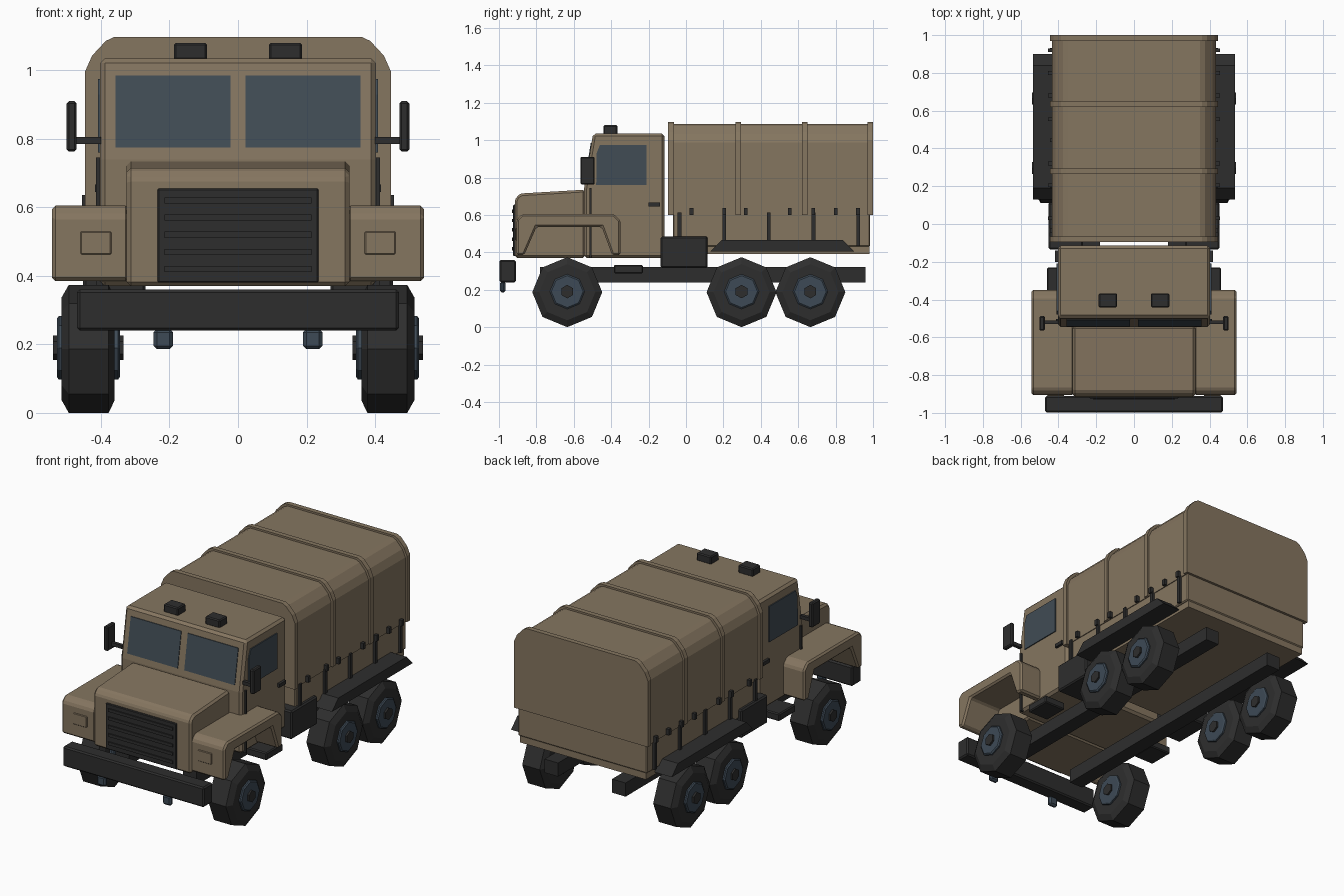
import bpy, bmesh, math
from mathutils import Vector

if "Cube" in bpy.data.objects:
    bpy.data.objects.remove(bpy.data.objects["Cube"])


def material(name, rgb):
    m = bpy.data.materials.new(name)
    m.diffuse_color = (*rgb, 1)
    m.use_nodes = True
    m.node_tree.nodes["Principled BSDF"].inputs["Base Color"].default_value = m.diffuse_color
    return m


TAN = material("tan paint", (0.235, 0.180, 0.117))
DARK = material("dark rubber and steel", (0.027, 0.027, 0.027))
GLASS = material("blue grey glass", (0.052, 0.072, 0.090))
HUB = material("hub blue grey", (0.047, 0.068, 0.092))


def finish(name, bm, mat, bevel=0):
    bmesh.ops.recalc_face_normals(bm, faces=bm.faces)
    me = bpy.data.meshes.new(name)
    bm.to_mesh(me)
    bm.free()
    me.materials.append(mat)
    ob = bpy.data.objects.new(name, me)
    bpy.context.collection.objects.link(ob)
    if bevel:
        mod = ob.modifiers.new("bevel", 'BEVEL')
        mod.width = bevel
        mod.segments = 1
        mod.limit_method = 'ANGLE'
    return ob


def prism(name, pts, axis, lo, hi, mat, bevel=0):
    """Extrude a yz profile along x, or an xz profile along y."""
    bm = bmesh.new()
    place = (lambda a, b, t: (t, a, b)) if axis == 'x' else (lambda a, b, t: (a, t, b))
    ring0 = [bm.verts.new(place(a, b, lo)) for a, b in pts]
    ring1 = [bm.verts.new(place(a, b, hi)) for a, b in pts]
    n = len(pts)
    bm.faces.new(ring0)
    bm.faces.new(ring1)
    for i in range(n):
        j = (i + 1) % n
        bm.faces.new((ring0[i], ring0[j], ring1[j], ring1[i]))
    return finish(name, bm, mat, bevel)


def box(name, x, y, z, mat, bevel=0):
    pts = [(y[0], z[0]), (y[1], z[0]), (y[1], z[1]), (y[0], z[1])]
    return prism(name, pts, 'x', x[0], x[1], mat, bevel)


def turned(name, profile, y, z, sides, mat):
    """Revolve (x, radius) pairs about an axle parallel to x, a corner pointing down."""
    bm = bmesh.new()
    rings = []
    for x, r in profile:
        rings.append([bm.verts.new((x, y + r * math.sin(2 * math.pi * k / sides),
                                    z - r * math.cos(2 * math.pi * k / sides)))
                      for k in range(sides)])
    bm.faces.new(rings[0])
    bm.faces.new(rings[-1])
    for a, b in zip(rings, rings[1:]):
        for k in range(sides):
            j = (k + 1) % sides
            bm.faces.new((a[k], a[j], b[j], b[k]))
    return finish(name, bm, mat)


def arch(w, top, bottom):
    """Chamfered hoop outline for the canvas and its ribs."""
    half = [(w, bottom), (w, top - 0.10), (w - 0.02, top - 0.055), (w - 0.06, top - 0.012), (w - 0.085, top)]
    return half + [(-x, z) for x, z in reversed(half)]


# Cargo bed and canvas
box("bed_floor", (-0.42, 0.42), (-0.065, 0.98), (0.39, 0.43), TAN)
box("bed_body", (-0.43, 0.43), (-0.07, 0.985), (0.43, 0.61), TAN, 0.006)
prism("canvas_cover", arch(0.435, 1.087, 0.60), 'y', -0.09, 0.99, TAN)
for y in (-0.08, 0.28, 0.635, 0.985):
    prism("canvas_rib", arch(0.446, 1.098, 0.60), 'y', y - 0.015, y + 0.015, TAN)

# Cab with a raked front
cab = [(-0.545, 0.37), (-0.545, 0.74), (-0.497, 1.035), (-0.115, 1.035), (-0.115, 0.37)]
prism("cab", cab, 'x', -0.403, 0.403, TAN, 0.014)

# Hood, grille and slats
hood = [(-0.915, 0.37), (-0.915, 0.675), (-0.905, 0.70), (-0.88, 0.715),
        (-0.54, 0.735), (-0.54, 0.37)]
prism("hood", hood, 'x', -0.325, 0.325, TAN, 0.012)
box("grille", (-0.235, 0.235), (-0.924, -0.90), (0.38, 0.655), DARK, 0.004)
for i in range(5):
    z = 0.42 + i * 0.05
    box("grille_slat", (-0.215, 0.215), (-0.931, -0.92), (z - 0.009, z + 0.009), DARK)

# Front bumper
box("front_bumper", (-0.47, 0.47), (-0.998, -0.91), (0.24, 0.36), DARK, 0.008)

# Parts repeated on both sides
fender = [(-0.905, 0.385), (-0.905, 0.575), (-0.875, 0.605), (-0.385, 0.605), (-0.35, 0.57),
          (-0.35, 0.385), (-0.395, 0.385), (-0.45, 0.535), (-0.80, 0.535), (-0.865, 0.385)]
rear_guard = [(0.13, 0.405), (0.19, 0.465), (0.84, 0.465), (0.90, 0.405)]
side_pane = [(-0.48, 0.76), (-0.21, 0.76), (-0.21, 0.975), (-0.46, 0.975), (-0.478, 0.93)]


def rake(z):
    return -0.545 + (z - 0.74) * 0.048 / 0.295


front_pane = [(rake(0.775) - 0.004, 0.775), (rake(0.985) - 0.004, 0.985),
              (rake(0.985) + 0.004, 0.985), (rake(0.775) + 0.004, 0.775)]

for s in (-1, 1):
    def span(a, b):
        return tuple(sorted((s * a, s * b)))

    # Fenders and headlight frames
    prism("front_fender", fender, 'x', *span(0.318, 0.543), TAN, 0.01)
    box("headlight_panel", span(0.37, 0.46), (-0.911, -0.90), (0.463, 0.53), TAN, 0.003)
    prism("rear_mudguard", rear_guard, 'x', *span(0.40, 0.535), DARK)

    # Glass
    prism("windshield_pane", front_pane, 'x', *span(0.022, 0.358), GLASS)
    prism("side_window", side_pane, 'x', *span(0.402, 0.409), GLASS)

    # Door details
    box("door_hinge_strip", span(0.395, 0.414), (-0.516, -0.504), (0.37, 0.745), DARK)
    box("door_handle", span(0.395, 0.418), (-0.20, -0.14), (0.645, 0.667), DARK)

    # Mirrors and roof lamps
    box("mirror_arm", span(0.40, 0.485), (-0.53, -0.51), (0.785, 0.806), DARK)
    box("mirror", span(0.472, 0.50), (-0.565, -0.488), (0.763, 0.91), DARK, 0.006)
    box("roof_lamp", span(0.09, 0.187), (-0.442, -0.367), (1.03, 1.08), DARK, 0.006)

    # Chassis, tank, step and tow hook
    box("chassis_rail", span(0.18, 0.27), (-0.78, 0.96), (0.24, 0.322), DARK)
    box("fuel_tank", span(0.27, 0.452), (-0.135, 0.115), (0.315, 0.485), DARK, 0.008)
    box("cab_step", span(0.32, 0.46), (-0.385, -0.23), (0.287, 0.333), DARK, 0.006)
    box("tow_hook", span(0.19, 0.247), (-0.995, -0.965), (0.186, 0.245), HUB, 0.01)

    # Bed stakes and canvas ties
    for i in range(5):
        y = -0.035 + i * 0.239
        box("bed_stake", span(0.42, 0.445), (y - 0.01, y + 0.01), (0.435, 0.612), DARK)
    for y in (0.03, 0.205, 0.32, 0.555, 0.68, 0.80, 0.92):
        box("canvas_tie", span(0.42, 0.455), (y - 0.01, y + 0.01), (0.60, 0.636), DARK)

    # Wheels
    for y in (-0.635, 0.297, 0.665):
        turned("tire", [(s * 0.36, 0.15), (s * 0.378, 0.187), (s * 0.494, 0.187), (s * 0.515, 0.15)],
               y, 0.187, 8, DARK)
        turned("wheel_hub", [(s * 0.345, 0.085), (s * 0.35, 0.093), (s * 0.523, 0.093), (s * 0.529, 0.085)],
               y, 0.19, 8, HUB)
        turned("hub_nut", [(s * 0.335, 0.036), (s * 0.54, 0.036)], y, 0.19, 6, DARK)
